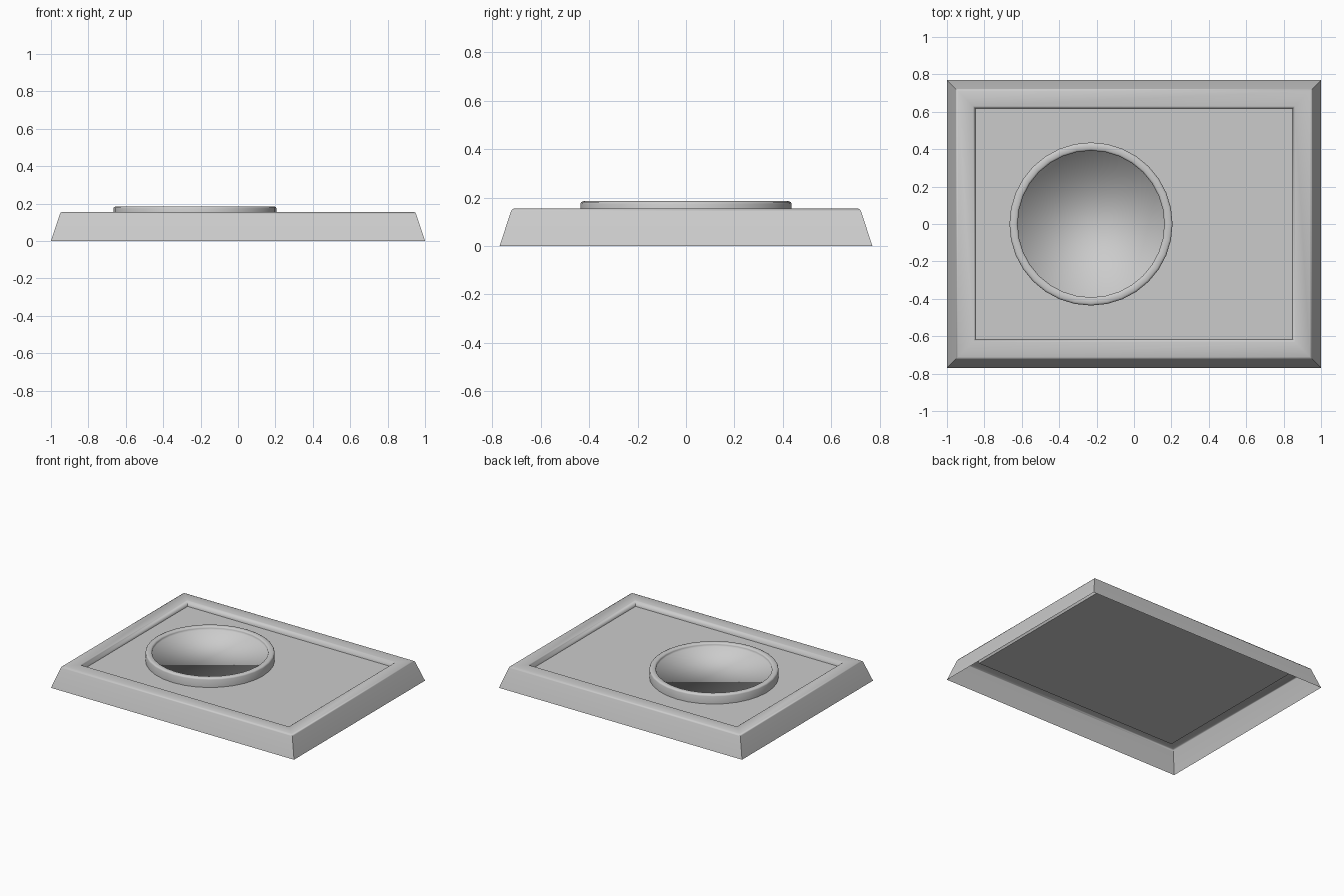
import bpy, bmesh, math

cube = bpy.data.objects.get("Cube")
if cube:
    bpy.data.objects.remove(cube)

# Single grey material
grey = bpy.data.materials.new("light_grey")
grey.use_nodes = True
colour = (0.6, 0.6, 0.6, 1)
grey.diffuse_color = colour
grey.node_tree.nodes["Principled BSDF"].inputs["Base Color"].default_value = colour


def build(name, loops, sharp_angle=None):
    """Bridge closed loops in order and cap the last one."""
    bm = bmesh.new()
    rings = [[bm.verts.new(p) for p in loop] for loop in loops]
    n = len(rings[0])
    for low, high in zip(rings, rings[1:]):
        for i in range(n):
            j = (i + 1) % n
            bm.faces.new((low[i], low[j], high[j], high[i]))
    bm.faces.new(rings[-1])
    mesh = bpy.data.meshes.new(name)
    bm.to_mesh(mesh)
    bm.free()
    mesh.materials.append(grey)
    obj = bpy.data.objects.new(name, mesh)
    bpy.context.collection.objects.link(obj)
    bpy.ops.object.select_all(action='DESELECT')
    obj.select_set(True)
    bpy.context.view_layer.objects.active = obj
    if sharp_angle is None:
        bpy.ops.object.shade_smooth()
    else:
        bpy.ops.object.shade_smooth_by_angle(angle=math.radians(sharp_angle))
    return obj


def rectangle(inset, z):
    x, y = 1 - inset, 0.77 - inset
    return [(-x, -y, z), (x, -y, z), (x, y, z), (-x, y, z)]


def circle(radius, z, sides=32, centre=-0.23):
    steps = [math.tau * i / sides for i in range(sides)]
    return [(centre + radius * math.cos(a), radius * math.sin(a), z) for a in steps]


# Open-bottomed tray: sloped sides, rounded rim, recessed deck
tray_profile = [(0, 0), (0.047, 0.143), (0.051, 0.151), (0.06, 0.155),
                (0.14, 0.155), (0.147, 0.15), (0.153, 0.117)]
build("tray", [rectangle(*p) for p in tray_profile], 50)

# Raised round collar with its softly shaded flat dish
collar_profile = [(0.436, 0.117), (0.436, 0.174), (0.433, 0.181), (0.425, 0.185),
                  (0.402, 0.185), (0.395, 0.181), (0.392, 0.174), (0.392, 0.16)]
build("collar_and_dish", [circle(*p) for p in collar_profile])
